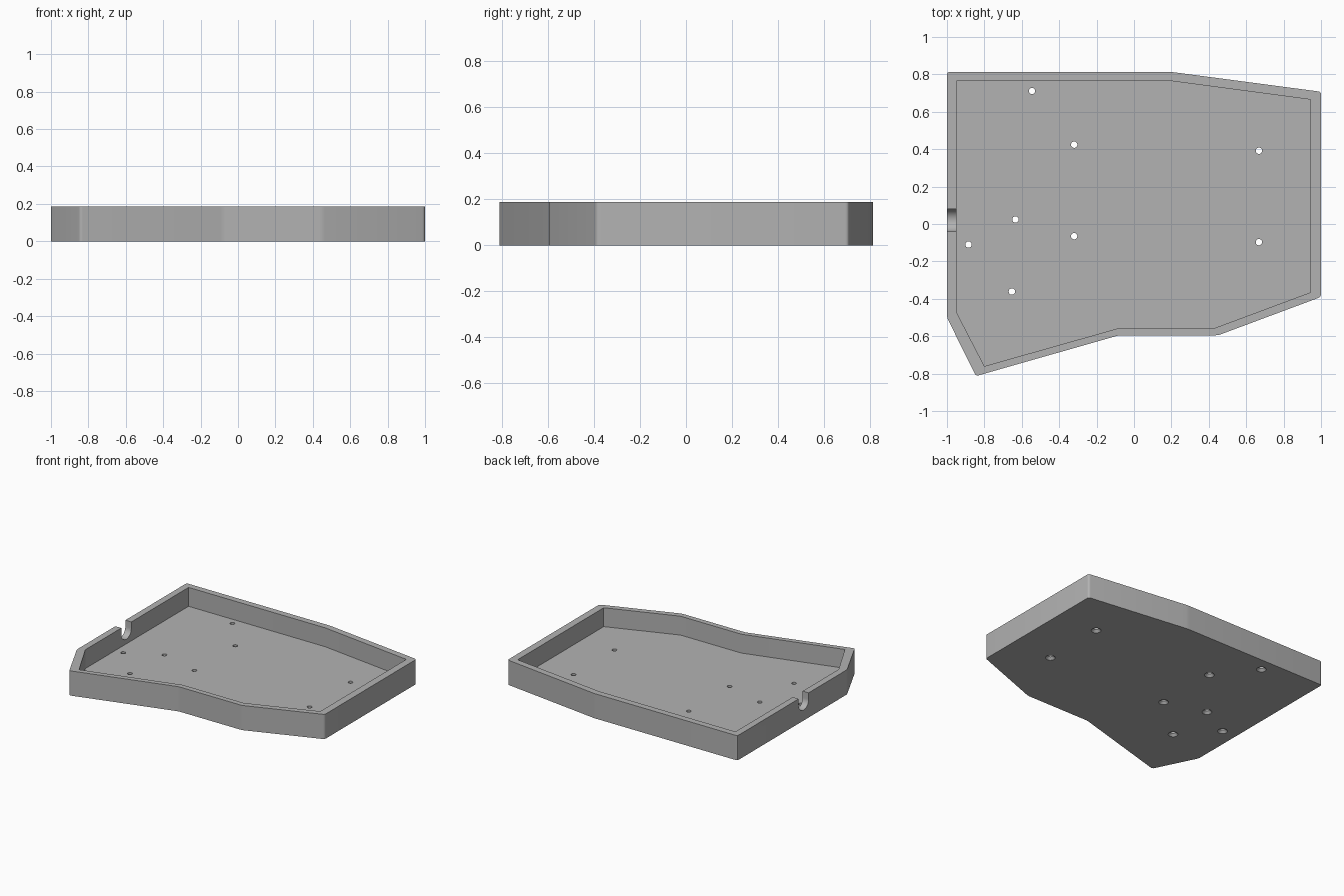
import bpy
import bmesh
import math
from mathutils import Vector

HEIGHT, FLOOR = 0.187, 0.044

if "Cube" in bpy.data.objects:
    bpy.data.objects.remove(bpy.data.objects["Cube"], do_unlink=True)

grey = bpy.data.materials.new("matte grey")
grey.use_nodes = True
grey.diffuse_color = (0.45, 0.45, 0.45, 1)
grey.node_tree.nodes["Principled BSDF"].inputs["Base Color"].default_value = grey.diffuse_color


def loft(name, rings):
    """Closed solid through a stack of rings with equal point counts."""
    bm = bmesh.new()
    loops = [[bm.verts.new(p) for p in ring] for ring in rings]
    n = len(loops[0])
    for low, high in zip(loops, loops[1:]):
        for i in range(n):
            j = (i + 1) % n
            bm.faces.new((low[i], low[j], high[j], high[i]))
    bm.faces.new(loops[0][::-1])
    bm.faces.new(loops[-1])
    bmesh.ops.recalc_face_normals(bm, faces=bm.faces)
    mesh = bpy.data.meshes.new(name)
    bm.to_mesh(mesh)
    bm.free()
    mesh.materials.append(grey)
    obj = bpy.data.objects.new(name, mesh)
    bpy.context.collection.objects.link(obj)
    return obj


def rounded(corners, size, steps=4):
    """Outline with each corner softened by a short curve."""
    points = [Vector(c) for c in corners]
    result = []
    for i, c in enumerate(points):
        a = c + (points[i - 1] - c).normalized() * size
        b = c + (points[(i + 1) % len(points)] - c).normalized() * size
        for s in range(steps + 1):
            t = s / steps
            result.append(a * (1 - t) ** 2 + c * 2 * t * (1 - t) + b * t ** 2)
    return result


def at_height(outline, z):
    return [(p[0], p[1], z) for p in outline]


def circle(x, y, z, r, n=24):
    return [(x + r * math.cos(math.tau * i / n), y + r * math.sin(math.tau * i / n), z)
            for i in range(n)]


def cut(target, cutter):
    cutter.hide_render = True
    mod = target.modifiers.new("cut", "BOOLEAN")
    mod.operation = "DIFFERENCE"
    mod.solver = "EXACT"
    mod.object = cutter
    bpy.context.view_layer.objects.active = target
    bpy.ops.object.modifier_apply(modifier=mod.name)
    bpy.data.objects.remove(cutter, do_unlink=True)


# Solid tray body
outer = rounded([(-1, 0.813), (-1, -0.5), (-0.845, -0.813), (-0.08, -0.595),
                 (0.45, -0.595), (1, -0.39), (1, 0.707), (0.2, 0.813)], 0.016)
tray = loft("tray", [at_height(outer, 0), at_height(outer, HEIGHT)])

# Hollow inside the walls
inner = [(-0.95, 0.765), (-0.95, -0.47), (-0.8, -0.76), (-0.075, -0.555),
         (0.435, -0.555), (0.945, -0.365), (0.945, 0.665), (0.195, 0.765)]
cut(tray, loft("cavity", [at_height(inner, FLOOR), at_height(inner, HEIGHT + 0.1)]))

# Round-bottomed cable notch in the side wall
R, NOTCH_Y, NOTCH_Z = 0.06, 0.02, 0.139
profile = [(NOTCH_Y + R * math.cos(a), NOTCH_Z + R * math.sin(a))
           for a in (math.pi * (1 + i / 20) for i in range(21))]
profile += [(NOTCH_Y + R, HEIGHT + 0.1), (NOTCH_Y - R, HEIGHT + 0.1)]
cut(tray, loft("notch", [[(x, y, z) for y, z in profile] for x in (-1.1, -0.92)]))

# Countersunk screw holes through the floor
for x, y in [(-0.545, 0.711), (-0.32, 0.424), (0.668, 0.392), (-0.634, 0.024),
             (-0.32, -0.065), (-0.885, -0.11), (0.668, -0.097), (-0.653, -0.361)]:
    cut(tray, loft("hole", [circle(x, y, -0.01, 0.034), circle(x, y, 0, 0.034),
                            circle(x, y, 0.018, 0.017), circle(x, y, FLOOR + 0.05, 0.017)]))

# Smooth rounded corners, crisp rims
bpy.ops.object.select_all(action="DESELECT")
tray.select_set(True)
bpy.context.view_layer.objects.active = tray
bpy.ops.object.shade_smooth_by_angle(angle=math.radians(25))
